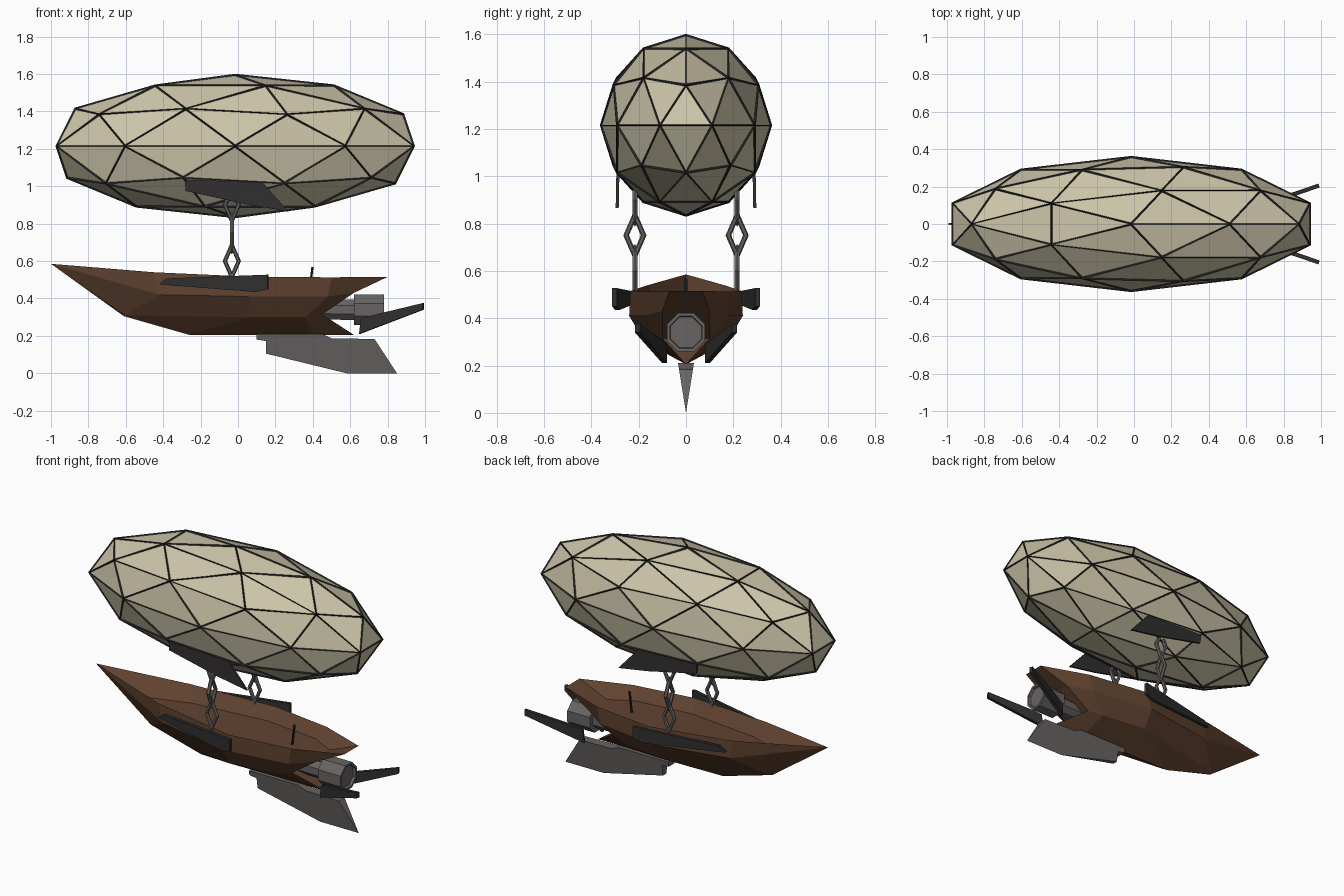
import bpy, bmesh, math
from mathutils import Vector

if "Cube" in bpy.data.objects:
    bpy.data.objects.remove(bpy.data.objects["Cube"])


def material(name, rgb):
    m = bpy.data.materials.new(name)
    m.diffuse_color = (*rgb, 1)
    m.use_nodes = True
    m.node_tree.nodes["Principled BSDF"].inputs["Base Color"].default_value = m.diffuse_color
    return m


CANVAS = material("canvas", (0.61, 0.56, 0.40))
FRAME = material("dark_frame", (0.018, 0.017, 0.017))
WOOD = material("wood", (0.12, 0.056, 0.03))
IRON = material("iron", (0.03, 0.028, 0.028))
STEEL = material("steel", (0.14, 0.125, 0.125))


def finish(name, bm, mat):
    bmesh.ops.remove_doubles(bm, verts=bm.verts, dist=0.0005)
    bmesh.ops.dissolve_degenerate(bm, edges=bm.edges, dist=0.0005)
    bmesh.ops.recalc_face_normals(bm, faces=bm.faces)
    me = bpy.data.meshes.new(name)
    bm.to_mesh(me)
    bm.free()
    ob = bpy.data.objects.new(name, me)
    bpy.context.collection.objects.link(ob)
    me.materials.append(mat)
    return ob


def add_face(bm, pts):
    bm.faces.new([bm.verts.new(p) for p in pts])


def plate(name, pts, thick, mat):
    bm = bmesh.new()
    add_face(bm, pts)
    ob = finish(name, bm, mat)
    mod = ob.modifiers.new("thickness", "SOLIDIFY")
    mod.thickness, mod.offset = thick, 0
    return ob


# Gas envelope: stretched icosphere, plus its strut lattice
for name, mat in (("envelope", CANVAS), ("envelope_lattice", FRAME)):
    bm = bmesh.new()
    bmesh.ops.create_icosphere(bm, subdivisions=2, radius=1)
    for v in bm.verts:
        v.co = Vector((v.co.x * 1.003 - 0.015, v.co.y * 0.356, 1.215 + v.co.z * 0.378))
    ob = finish(name, bm, mat)
    if mat is FRAME:
        w = ob.modifiers.new("struts", "WIREFRAME")
        w.thickness, w.offset, w.use_even_offset = 0.016, 0, False

# Hull: stations from prow to stern, rows are floor, rim, mid, chine, keel
TIP = (-1.0, 0, 0.585)
stations = [
    [(-0.68, 0, 0.46), TIP, TIP, TIP, TIP],
    [(-0.40, 0.11, 0.45), (-0.45, 0.16, 0.54), (-0.42, 0.155, 0.42), (-0.60, 0.02, 0.31), (-0.61, 0, 0.305)],
    [(0.08, 0.18, 0.44), (0.10, 0.235, 0.515), (0.06, 0.24, 0.41), (0.06, 0.175, 0.30), (-0.26, 0, 0.205)],
    [(0.45, 0.14, 0.44), (0.50, 0.18, 0.513), (0.48, 0.18, 0.41), (0.36, 0.135, 0.30), (0.40, 0, 0.205)],
    [(0.60, 0.06, 0.44), (0.80, 0.07, 0.515), (0.62, 0.10, 0.43), (0.45, 0.10, 0.315), (0.62, 0, 0.205)],
]
bm = bmesh.new()
for s in (1, -1):
    side = [[Vector((x, y * s, z)) for x, y, z in st] for st in stations]
    mid = lambda p: Vector((p.x, 0, p.z))
    for a, b in zip(side, side[1:]):
        for i in range(4):
            add_face(bm, [a[i], b[i], b[i + 1], a[i + 1]])
        add_face(bm, [a[0], b[0], mid(b[0]), mid(a[0])])      # deck floor
    end = side[-1]
    for i in range(4):                                        # stern
        add_face(bm, [end[i], end[i + 1], mid(end[i + 1]), mid(end[i])])
finish("hull", bm, WOOD)

# Keel fin: wedge thinning to an edge at the bottom
outline = [(0.10, 0.21), (0.10, 0.18), (0.15, 0.172), (0.15, 0.105), (0.58, 0),
           (0.85, 0), (0.73, 0.183), (0.50, 0.187), (0.45, 0.21)]
bm = bmesh.new()
left = [(x, 0.16 * z, z) for x, z in outline]
right = [(x, -y, z) for x, y, z in left]
add_face(bm, left)
add_face(bm, right[::-1])
for i in range(len(left)):
    j = (i + 1) % len(left)
    if left[i][2] + left[j][2] > 0:
        add_face(bm, [left[i], left[j], right[j], right[i]])
finish("keel_fin", bm, STEEL)

# Engine: eight-sided turned profile along x
profile = [(0.40, 0), (0.40, 0.055), (0.62, 0.06), (0.62, 0.088), (0.78, 0.088),
           (0.78, 0.074), (0.765, 0.07), (0.765, 0)]
bm = bmesh.new()
for k in range(8):
    a0, a1 = (math.radians(22.5 + 45 * q) for q in (k, k + 1))
    for (x0, r0), (x1, r1) in zip(profile, profile[1:]):
        add_face(bm, [(x, r * math.cos(a), 0.34 + r * math.sin(a)) for x, r, a in
                      ((x0, r0, a0), (x1, r1, a0), (x1, r1, a1), (x0, r0, a1))])
finish("engine", bm, STEEL)

# Control lever on the deck
bm = bmesh.new()
bmesh.ops.create_cone(bm, cap_ends=True, segments=6, radius1=0.007, radius2=0.007, depth=0.135)
for v in bm.verts:
    v.co = Vector((v.co.x + 0.39 + v.co.z * 0.12, v.co.y, v.co.z + 0.5))
finish("control_lever", bm, FRAME)

# Mirrored fins, side boards and chains
for s, tag in ((-1, "front"), (1, "back")):
    # tail fins, splayed outward
    tail = [(0.65, 0.21), (0.99, 0.34), (0.99, 0.375), (0.70, 0.305), (0.66, 0.29)]
    plate(tag + "_tail_fin", [(x, s * (0.09 + (x - 0.65) * 0.34), z) for x, z in tail], 0.022, IRON)
    # hull side boards, opening toward the stern
    board = [(-0.42, 0.475), (0.09, 0.435), (0.16, 0.45), (0.16, 0.527), (-0.38, 0.507)]
    plate(tag + "_side_board", [(x, s * (0.195 + (x + 0.42) * 0.185), z) for x, z in board], 0.02, IRON)
    # envelope side fins
    wing = [(-0.28, 0.975), (0.06, 0.90), (0.27, 0.865), (0.13, 1.02), (-0.28, 1.035)]
    plate(tag + "_envelope_fin", [(x, s * (0.288 + (1 - z) * 0.02), z) for x, z in wing], 0.013, IRON)
    # chain links, alternately turned
    for n, z in enumerate((0.60, 0.75, 0.90)):
        bpy.ops.mesh.primitive_torus_add(major_segments=4, minor_segments=6,
                                         major_radius=0.037, minor_radius=0.012,
                                         location=(-0.033, s * 0.216, z),
                                         rotation=(math.pi / 2, 0, math.pi / 2 * (n % 2)))
        link = bpy.context.object
        link.name = f"{tag}_chain_link_{n + 1}"
        link.scale = (1, 2.3, 1)
        link.data.materials.append(STEEL)
